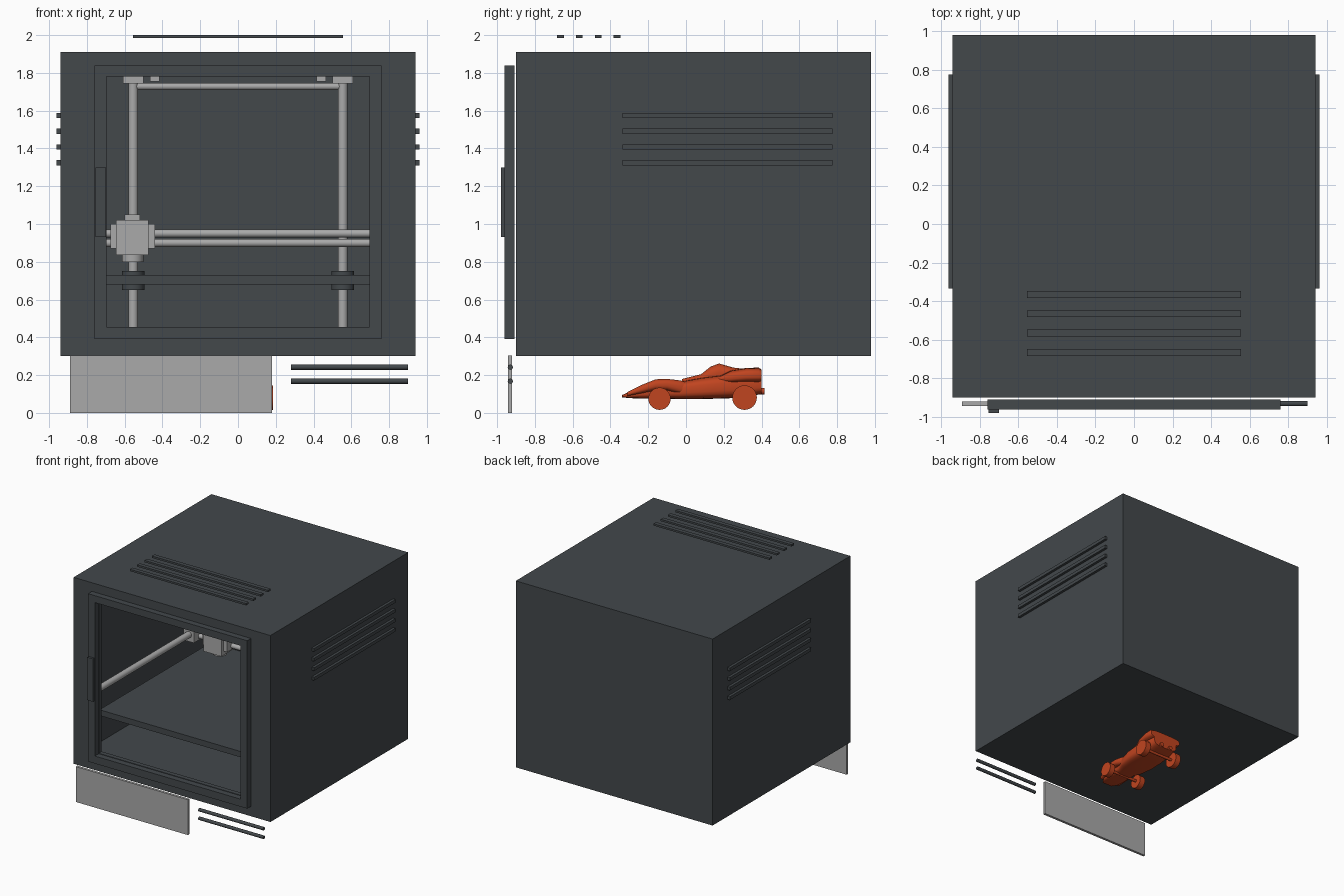
import bpy, bmesh, math
from mathutils import Matrix

cube = bpy.data.objects.get("Cube")
if cube:
    bpy.data.objects.remove(cube, do_unlink=True)


def material(name, rgb):
    m = bpy.data.materials.new(name)
    m.use_nodes = True
    col = (*rgb, 1.0)
    m.diffuse_color = col
    bsdf = next(n for n in m.node_tree.nodes if n.type == 'BSDF_PRINCIPLED')
    bsdf.inputs["Base Color"].default_value = col
    return m


DARK = material("charcoal", (0.056, 0.065, 0.071))
GREY = material("light grey", (0.40, 0.40, 0.40))
ORANGE = material("orange", (0.53, 0.058, 0.014))


def finish(name, bm, mat, smooth=False):
    bmesh.ops.recalc_face_normals(bm, faces=bm.faces)
    me = bpy.data.meshes.new(name)
    bm.to_mesh(me)
    bm.free()
    me.materials.append(mat)
    ob = bpy.data.objects.new(name, me)
    bpy.context.collection.objects.link(ob)
    if smooth:
        bpy.ops.object.select_all(action='DESELECT')
        ob.select_set(True)
        bpy.context.view_layer.objects.active = ob
        bpy.ops.object.shade_smooth_by_angle(angle=math.radians(40))
    return ob


def box(name, x, y, z, mat):
    """Box from three (min, max) ranges."""
    bm = bmesh.new()
    bmesh.ops.create_cube(bm, size=1)
    for v in bm.verts:
        v.co = [r[0] + (c + 0.5) * (r[1] - r[0]) for r, c in zip((x, y, z), v.co)]
    return finish(name, bm, mat)


def rod(name, centre, radius, length, axis, mat, sides=24):
    bm = bmesh.new()
    bmesh.ops.create_cone(bm, cap_ends=True, segments=sides, radius1=radius,
                          radius2=radius, depth=length)
    turn = {'x': Matrix.Rotation(math.pi / 2, 4, 'Y'),
            'y': Matrix.Rotation(math.pi / 2, 4, 'X'), 'z': Matrix()}[axis]
    bm.transform(Matrix.Translation(centre) @ turn)
    return finish(name, bm, mat, True)


def loft(name, rings, mat, closed=False, smooth=False):
    """Skin a row of equal-length rings; cap the ends or join them in a loop."""
    bm = bmesh.new()
    vs = [[bm.verts.new(p) for p in ring] for ring in rings]
    n = len(vs[0])
    for a, b in zip(vs, vs[1:] + ([vs[0]] if closed else [])):
        for i in range(n):
            j = (i + 1) % n
            bm.faces.new((a[i], a[j], b[j], b[i]))
    if not closed:
        bm.faces.new(vs[0])
        bm.faces.new(vs[-1])
    return finish(name, bm, mat, smooth)


def rect(hw, z0, z1, y):
    return [(-hw, y, z0), (hw, y, z0), (hw, y, z1), (-hw, y, z1)]


# Cabinet shell, hollow, open at the front
loft("cabinet", [rect(0.94, 0.30, 1.91, 0.98), rect(0.94, 0.30, 1.91, -0.90),
                 rect(0.70, 0.455, 1.78, -0.90), rect(0.70, 0.455, 1.78, -0.86),
                 rect(0.89, 0.39, 1.85, -0.86), rect(0.89, 0.39, 1.85, 0.93)], DARK)

# Door frame and handle
loft("door_frame", [rect(0.76, 0.39, 1.84, -0.908), rect(0.76, 0.39, 1.84, -0.96),
                    rect(0.695, 0.455, 1.78, -0.96), rect(0.695, 0.455, 1.78, -0.908)],
     DARK, closed=True)
box("door_handle", (-0.755, -0.70), (-0.98, -0.96), (0.93, 1.30), DARK)

# Vent slats on the roof and both sides
for i in range(4):
    y = -0.665 + 0.1 * i
    box(f"roof_vent_{i + 1}", (-0.555, 0.555), (y - 0.018, y + 0.018), (1.984, 2.0), DARK)
    z = 1.325 + 0.083 * i
    for side, s in (("left", 1), ("right", -1)):
        box(f"{side}_vent_{i + 1}", sorted((s * 0.937, s * 0.962)), (-0.335, 0.775),
            (z - 0.014, z + 0.014), DARK)

# Loose panel and bars under the front
box("front_panel", (-0.89, 0.18), (-0.942, -0.92), (0.0, 0.305), GREY)
for i, z in enumerate((0.168, 0.242)):
    rod(f"front_bar_{i + 1}", (0.59, -0.93, z), 0.014, 0.62, 'x', DARK, 12)

# Build plate
box("build_plate", (-0.82, 0.82), (-0.72, 0.80), (0.68, 0.73), DARK)

# Vertical guide rods, plate bearings and top clamps
for side, s in (("left", 1), ("right", -1)):
    x = s * 0.555
    rod(f"{side}_guide_rod", (x, 0.88, 1.12), 0.026, 1.46, 'z', GREY)
    rod(f"{side}_plate_bearing", (x, 0.86, 0.70), 0.06, 0.10, 'z', DARK)
    box(f"{side}_top_clamp", (x - 0.055, x + 0.055), (0.80, 0.93), (1.745, 1.85), GREY)
    box(f"{side}_top_block", (s * 0.44 - 0.025, s * 0.44 + 0.025), (0.80, 0.93),
        (1.755, 1.85), GREY)
    # Side rails carrying the gantry
    rod(f"{side}_side_rail", (s * 0.80, 0.03, 0.93), 0.027, 1.78, 'y', GREY)
    box(f"{side}_rail_slider", sorted((s * 0.75, s * 0.85)), (0.47, 0.63), (0.87, 0.99), GREY)
rod("top_cross_rod", (0, 0.88, 1.728), 0.018, 1.11, 'x', GREY)

# Gantry rods and print head
for i, z in enumerate((0.90, 0.95)):
    rod(f"gantry_rod_{i + 1}", (0, 0.55, z), 0.021, 1.60, 'x', GREY)
box("print_head_body", (-0.645, -0.475), (0.45, 0.65), (0.835, 1.02), GREY)
box("print_head_sides", (-0.675, -0.44), (0.48, 0.62), (0.87, 1.00), GREY)
box("print_head_top", (-0.60, -0.52), (0.50, 0.60), (1.02, 1.05), GREY)
rod("print_head_nozzle", (-0.558, 0.55, 0.82), 0.057, 0.04, 'z', GREY)


# Toy car below the cabinet
def section(y, hw, z0, z1, power=0.55, n=24):
    """Rounded box cross-section."""
    pts = []
    for i in range(n):
        a = 2 * math.pi * (i + 0.5) / n
        c, s = math.cos(a), math.sin(a)
        pts.append((hw * math.copysign(abs(c) ** power, c), y,
                    (z0 + z1) / 2 + (z1 - z0) / 2 * math.copysign(abs(s) ** power, s)))
    return pts


BODY = [(-0.34, 0.05, 0.083, 0.094), (-0.30, 0.075, 0.078, 0.112), (-0.22, 0.085, 0.075, 0.14),
        (-0.10, 0.085, 0.075, 0.155), (-0.03, 0.115, 0.073, 0.165), (0.08, 0.135, 0.073, 0.185),
        (0.20, 0.135, 0.076, 0.20), (0.30, 0.125, 0.08, 0.21), (0.40, 0.115, 0.10, 0.205)]
loft("car_body", [section(*b) for b in BODY], ORANGE, smooth=True)
CANOPY = [(-0.02, 0.03, 0.15, 0.18), (0.08, 0.05, 0.15, 0.205), (0.13, 0.055, 0.15, 0.245),
          (0.175, 0.055, 0.15, 0.262), (0.25, 0.05, 0.15, 0.24), (0.38, 0.04, 0.15, 0.225)]
loft("car_canopy", [section(*c, power=0.8) for c in CANOPY], ORANGE, smooth=True)
DECK = [(0.17, 0.12, 0.16, 0.19), (0.24, 0.145, 0.155, 0.225), (0.32, 0.155, 0.16, 0.238),
        (0.385, 0.155, 0.16, 0.24), (0.40, 0.15, 0.165, 0.23)]
loft("car_rear_deck", [section(*d) for d in DECK], ORANGE, smooth=True)

FENDER = [(-0.31, 0.015, 0.09, 0.11), (-0.23, 0.035, 0.105, 0.15), (-0.16, 0.04, 0.12, 0.178),
          (-0.10, 0.04, 0.12, 0.18), (-0.03, 0.035, 0.10, 0.172), (0.04, 0.015, 0.10, 0.15)]
for side, s in (("left", 1), ("right", -1)):
    rings = [[(x + s * 0.085, y, z) for x, y, z in section(*f, power=0.8)] for f in FENDER]
    loft(f"car_{side}_front_fender", rings, ORANGE, smooth=True)
    for end, y, r in (("front", -0.14, 0.059), ("rear", 0.31, 0.065)):
        rod(f"car_{side}_{end}_wheel", (s * 0.16, y, 0.016 + r), r, 0.05, 'x', ORANGE, 32)
    rod(f"car_{side}_exhaust", (s * 0.045, 0.395, 0.115), 0.018, 0.04, 'y', ORANGE, 16)
for end, y in (("front", -0.14), ("rear", 0.31)):
    rod(f"car_{end}_axle", (0, y, 0.08), 0.012, 0.30, 'x', ORANGE, 12)
